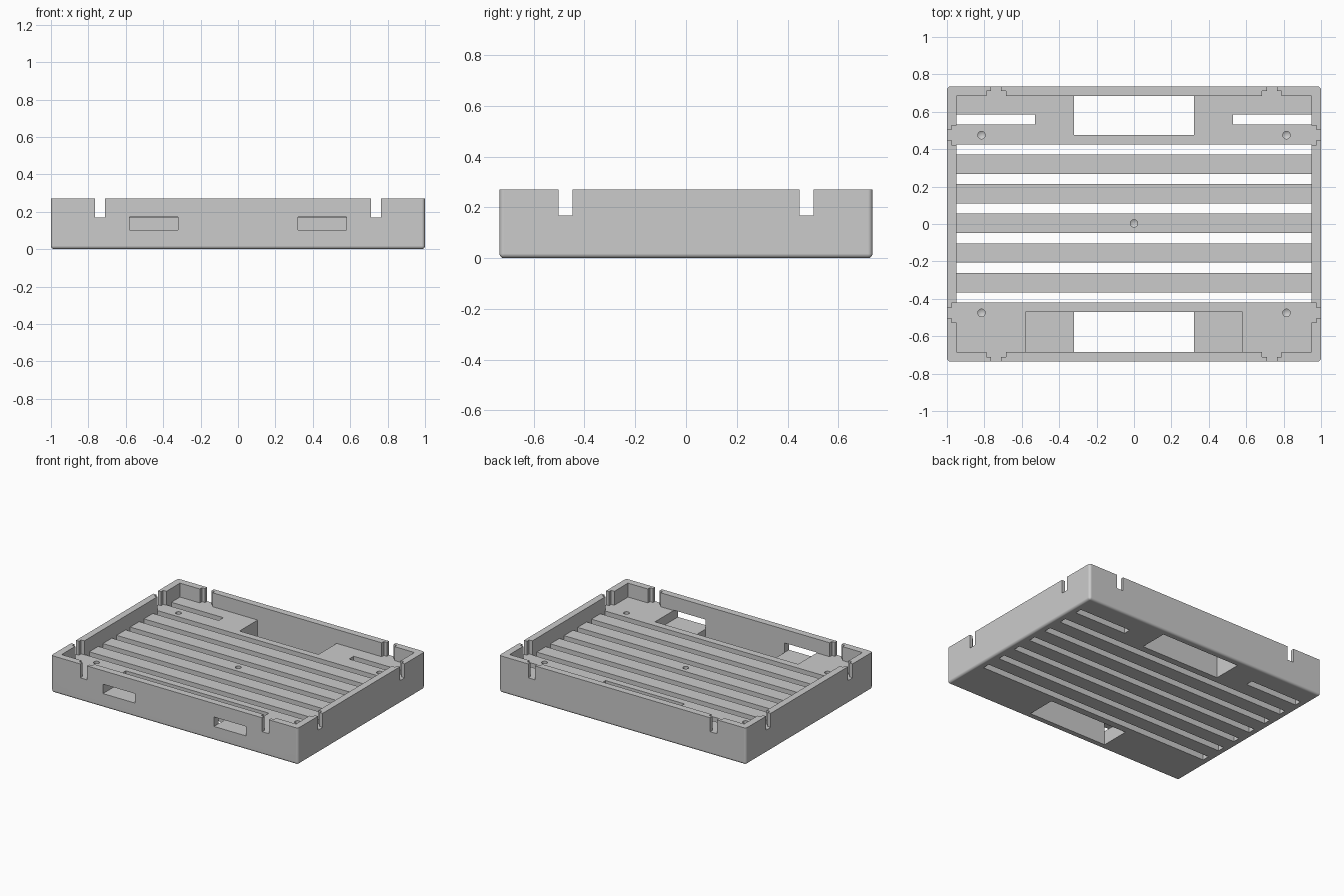
import bpy, bmesh

if "Cube" in bpy.data.objects:
    bpy.data.objects.remove(bpy.data.objects["Cube"])

W, D, H = 1.0, 0.735, 0.27        # half width, half depth, height
WALL, FLOOR, POCKET = 0.05, 0.168, 0.102
TOP = 0.4                         # cutters reach above the rim

grey = bpy.data.materials.new("plain grey")
grey.diffuse_color = (0.6, 0.6, 0.6, 1)
grey.use_nodes = True
grey.node_tree.nodes["Principled BSDF"].inputs["Base Color"].default_value = grey.diffuse_color


def add_object(name, bm):
    mesh = bpy.data.meshes.new(name)
    bmesh.ops.recalc_face_normals(bm, faces=bm.faces)
    bm.to_mesh(mesh)
    bm.free()
    ob = bpy.data.objects.new(name, mesh)
    bpy.context.collection.objects.link(ob)
    return ob


def box_mesh(x0, x1, y0, y1, z0, z1):
    bm = bmesh.new()
    bmesh.ops.create_cube(bm, size=1)
    for v in bm.verts:
        v.co = (x1 if v.co.x > 0 else x0,
                y1 if v.co.y > 0 else y0,
                z1 if v.co.z > 0 else z0)
    return bm


# Outer block with rounded base and upright corners
bm = box_mesh(-W, W, -D, D, 0, H)
edges = [e for e in bm.edges if any(v.co.z < 0.01 for v in e.verts)]
bmesh.ops.bevel(bm, geom=edges, offset=0.018, segments=4, profile=0.5,
                affect='EDGES')
tray = add_object("tray", bm)
tray.data.materials.append(grey)
bpy.context.view_layer.objects.active = tray
tray.select_set(True)


def cut(bm):
    cutter = add_object("cutter", bm)
    cutter.hide_render = True
    mod = tray.modifiers.new("cut", 'BOOLEAN')
    mod.operation = 'DIFFERENCE'
    mod.solver = 'EXACT'
    mod.object = cutter
    bpy.ops.object.modifier_apply(modifier=mod.name)
    bpy.data.objects.remove(cutter, do_unlink=True)


def cut_box(*limits):
    cut(box_mesh(*limits))


IX, IY = W - WALL, D - WALL

# Main cavity and the shallow front pocket
cut_box(-IX, IX, -IY, IY, FLOOR, TOP)
cut_box(-0.58, 0.58, -IY, -0.47, POCKET, TOP)

# Large openings through the floor, front and back
cut_box(-0.32, 0.32, -IY, -0.47, -0.1, TOP)
cut_box(-0.32, 0.32, 0.475, IY, -0.1, TOP)

# Long ventilation slots
for i in range(6):
    y = (i - 2.5) * 0.158 + 0.003
    cut_box(-IX, IX, y - 0.027, y + 0.027, -0.1, TOP)

for s in (-1, 1):
    # Short slots beside the back opening
    a, b = sorted((s * IX, s * 0.528))
    cut_box(a, b, 0.532, 0.585, -0.1, TOP)
    # Windows in the front wall
    a, b = sorted((s * 0.32, s * 0.58))
    cut_box(a, b, -D - 0.1, -IY + 0.01, POCKET, 0.171)
    # Stepped notches in all four walls: narrow outside, wide inside
    for t in (-1, 1):
        for half, reach in ((0.027, 0.1), (0.052, -0.025)):
            a, b = sorted((t * (IY - 0.01), t * (D + reach)))
            cut_box(s * 0.737 - half, s * 0.737 + half, a, b, FLOOR, TOP)
            a, b = sorted((t * (IX - 0.01), t * (W + reach)))
            cut_box(a, b, s * 0.475 - half, s * 0.475 + half, FLOOR, TOP)

# Blind screw holes with conical bottoms
holes = [(sx * 0.815, sy * 0.475) for sx in (-1, 1) for sy in (-1, 1)]
for x, y in holes + [(0, 0.003)]:
    bm = bmesh.new()
    bmesh.ops.create_cone(bm, cap_ends=True, segments=20, radius1=0.02,
                          radius2=0.02, depth=0.2)
    for v in bm.verts:
        v.co.x += x
        v.co.y += y
        v.co.z += 0.18
    low = [f for f in bm.faces if f.normal.z < -0.9]
    tip = bmesh.ops.poke(bm, faces=low)["verts"][0]
    tip.co.z -= 0.012
    cut(bm)

# Smooth rounded edges, crisp flat faces
bpy.ops.object.shade_smooth_by_angle(angle=0.6)
weighted = tray.modifiers.new("flat_face_normals", 'WEIGHTED_NORMAL')
weighted.keep_sharp = True
